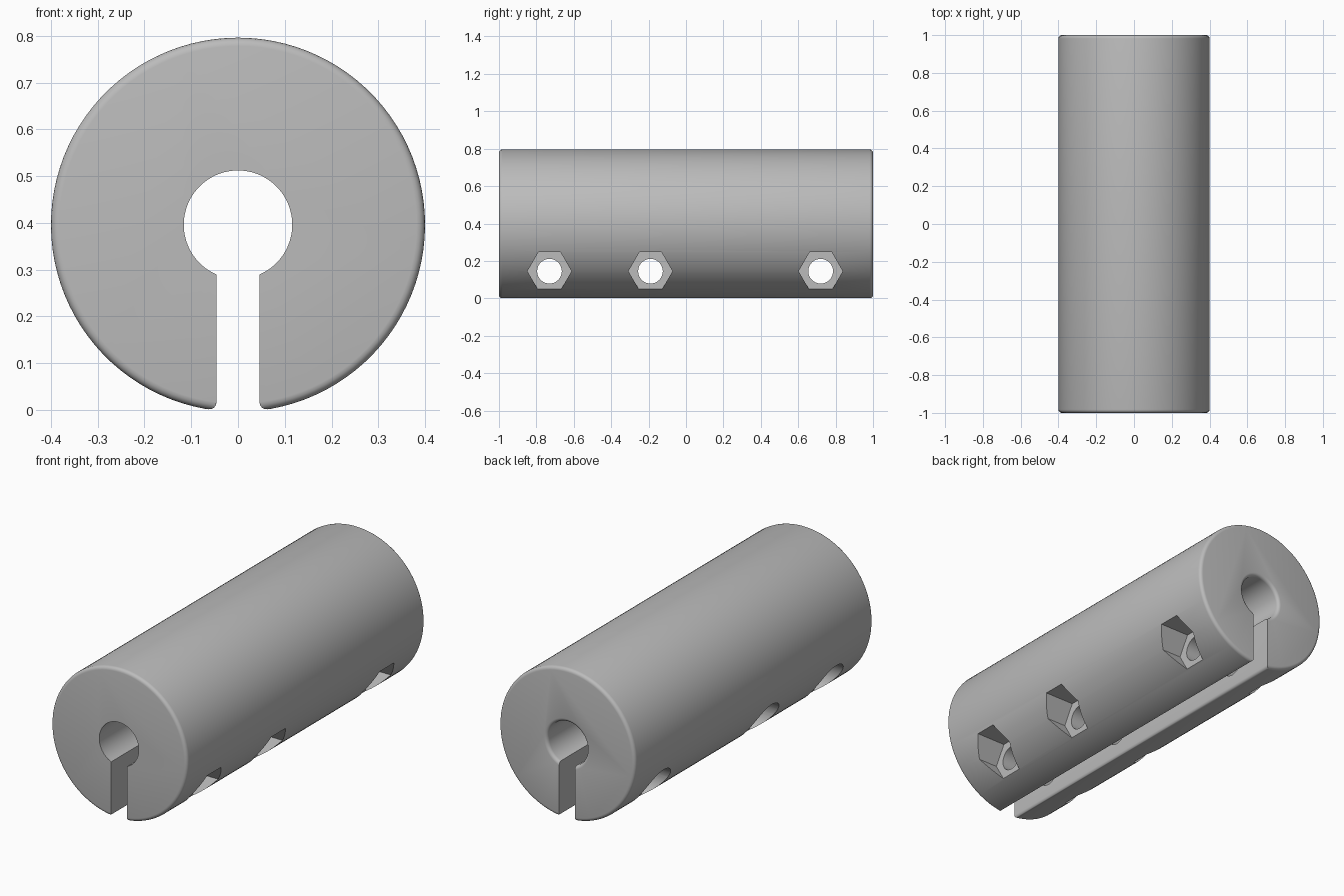
import bpy, bmesh, math
from mathutils import Matrix, Vector

if "Cube" in bpy.data.objects:
    bpy.data.objects.remove(bpy.data.objects["Cube"], do_unlink=True)

RADIUS, BORE, SLOT, AXIS_Z = 0.4, 0.116, 0.046, 0.396
FILLET = 0.018
BOLT_Y, BOLT_Z = (-0.73, -0.19, 0.72), 0.145

grey = bpy.data.materials.new("plain grey")
grey.use_nodes = True
colour = (0.5, 0.5, 0.5, 1)
grey.diffuse_color = colour
grey.node_tree.nodes["Principled BSDF"].inputs["Base Color"].default_value = colour


def make_object(name, bm):
    mesh = bpy.data.meshes.new(name)
    bm.to_mesh(mesh)
    bm.free()
    mesh.materials.append(grey)
    obj = bpy.data.objects.new(name, mesh)
    bpy.context.collection.objects.link(obj)
    return obj


def open_arc(radius, count):
    """Arc round the axis that stops at the slot walls below."""
    gap = math.asin(SLOT / radius)
    start, sweep = -math.pi / 2 + gap, 2 * (math.pi - gap)
    return [Vector((radius * math.cos(start + sweep * i / count), -1,
                    AXIS_Z + radius * math.sin(start + sweep * i / count)))
            for i in range(count + 1)]


# Slotted sleeve: C-shaped section extruded along y
bm = bmesh.new()
section = open_arc(RADIUS, 96) + open_arc(BORE, 64)[::-1]
face = bm.faces.new([bm.verts.new(p) for p in section])
extruded = bmesh.ops.extrude_face_region(bm, geom=[face])["geom"]
bmesh.ops.translate(bm, vec=(0, 2, 0),
                    verts=[g for g in extruded if isinstance(g, bmesh.types.BMVert)])
bmesh.ops.recalc_face_normals(bm, faces=bm.faces)


def is_rounded(edge):
    radii = [math.hypot(v.co.x, v.co.z - AXIS_Z) for v in edge.verts]
    along = abs(edge.verts[0].co.y - edge.verts[1].co.y) > 1
    outer = min(radii) > RADIUS - 0.01
    if along:  # lips of the slot
        return outer and edge.calc_face_angle() > 1
    slot_mouth = abs(edge.verts[0].co.x - edge.verts[1].co.x) > SLOT * 1.9
    back_bore = max(radii) < BORE + 0.01 and edge.verts[0].co.y > 0
    return (outer or back_bore) and not slot_mouth


bmesh.ops.bevel(bm, geom=[e for e in bm.edges if is_rounded(e)], offset=FILLET,
                segments=4, profile=0.5, affect='EDGES', clamp_overlap=False)
sleeve = make_object("slotted_sleeve", bm)


def cutter(name, sides, radius, x_from, x_to, y):
    """Prism along x, with corners pointing along y."""
    bm = bmesh.new()
    bmesh.ops.create_cone(bm, cap_ends=True, segments=sides, radius1=radius,
                          radius2=radius, depth=x_to - x_from)
    turn = Matrix.Rotation(math.pi / 2, 4, 'Y')
    bmesh.ops.transform(bm, matrix=turn, verts=bm.verts)
    if sides == 6:
        corner = max(bm.verts, key=lambda v: v.co.y).co.y
        if corner < radius * 0.99:
            bmesh.ops.rotate(bm, cent=(0, 0, 0), verts=bm.verts,
                             matrix=Matrix.Rotation(math.pi / 6, 3, 'X'))
    bmesh.ops.translate(bm, vec=((x_from + x_to) / 2, y, BOLT_Z), verts=bm.verts)
    obj = make_object(name, bm)
    obj.hide_render = True
    return obj


def cut(tool):
    mod = sleeve.modifiers.new(tool.name, 'BOOLEAN')
    mod.operation, mod.solver, mod.object = 'DIFFERENCE', 'EXACT', tool
    bpy.ops.object.modifier_apply(modifier=mod.name)
    bpy.data.objects.remove(tool, do_unlink=True)


bpy.ops.object.select_all(action='DESELECT')
bpy.context.view_layer.objects.active = sleeve
sleeve.select_set(True)

# Clamp bolts: through hole, nut pocket on the left, head recess on the right
for y in BOLT_Y:
    cut(cutter("bolt_hole", 32, 0.066, -0.5, 0.5, y))
    cut(cutter("nut_pocket", 6, 0.118, 0.2, 0.5, y))
    cut(cutter("head_recess", 40, 0.108, -0.5, -0.2, y))

bpy.ops.object.shade_smooth_by_angle(angle=math.radians(30))
